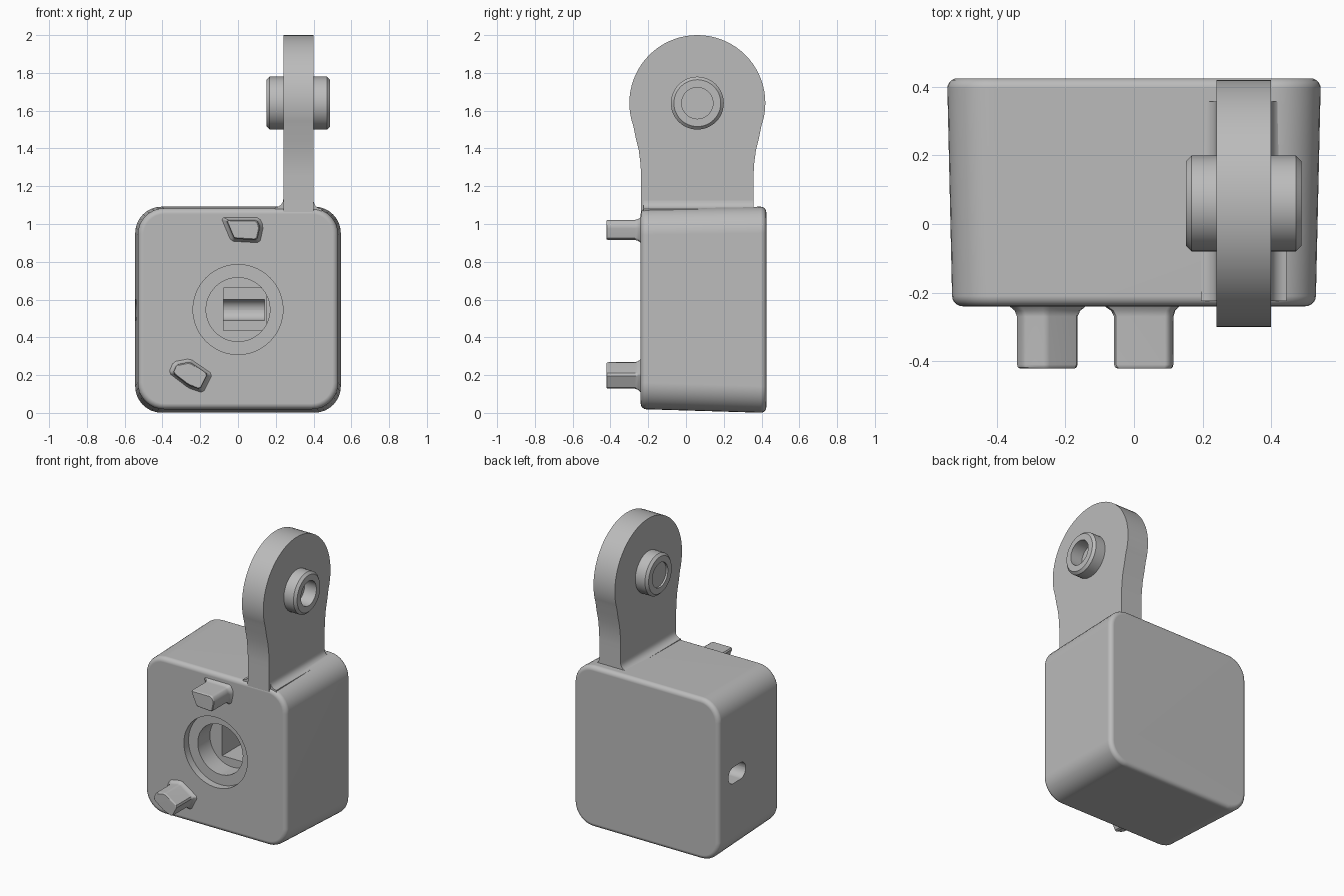
import bpy, bmesh, math

cube = bpy.data.objects.get("Cube")
if cube:
    bpy.data.objects.remove(cube, do_unlink=True)

grey = bpy.data.materials.new("plain grey")
grey.use_nodes = True
grey.diffuse_color = (0.5, 0.5, 0.5, 1)
grey.node_tree.nodes["Principled BSDF"].inputs["Base Color"].default_value = (0.5, 0.5, 0.5, 1)


def loft(name, rings, smooth=True):
    """Skin a list of equal point rings and cap both ends."""
    bm = bmesh.new()
    loops = [[bm.verts.new(p) for p in ring] for ring in rings]
    n = len(loops[0])
    for a, b in zip(loops, loops[1:]):
        for i in range(n):
            j = (i + 1) % n
            bm.faces.new((a[i], a[j], b[j], b[i]))
    bm.faces.new(loops[0])
    bm.faces.new(loops[-1])
    bmesh.ops.recalc_face_normals(bm, faces=bm.faces)
    mesh = bpy.data.meshes.new(name)
    bm.to_mesh(mesh)
    bm.free()
    mesh.materials.append(grey)
    obj = bpy.data.objects.new(name, mesh)
    bpy.context.collection.objects.link(obj)
    if smooth:
        finish(obj)
    return obj


def activate(obj):
    bpy.ops.object.select_all(action='DESELECT')
    obj.select_set(True)
    bpy.context.view_layer.objects.active = obj


def finish(obj):
    activate(obj)
    bpy.ops.object.shade_smooth_by_angle(angle=math.radians(35))
    obj.modifiers.new("even shading", 'WEIGHTED_NORMAL').keep_sharp = True


def arc(cx, cy, r, start, end, steps):
    """Points on an arc, angles in degrees."""
    angles = [math.radians(start + (end - start) * i / steps) for i in range(steps + 1)]
    return [(cx + r * math.cos(a), cy + r * math.sin(a)) for a in angles]


def rounded(x0, x1, z0, z1, r, steps=8):
    """Rounded rectangle outline."""
    return (arc(x1 - r, z1 - r, r, 0, 90, steps) + arc(x0 + r, z1 - r, r, 90, 180, steps)
            + arc(x0 + r, z0 + r, r, 180, 270, steps) + arc(x1 - r, z0 + r, r, 270, 360, steps))


def along_y(outline, y):
    return [(u, y, v) for u, v in outline]


def along_x(outline, x):
    return [(x, u, v) for u, v in outline]


def cut(target, cutter):
    mod = target.modifiers.new("cut", 'BOOLEAN')
    mod.object = cutter
    mod.operation = 'DIFFERENCE'
    mod.solver = 'EXACT'
    activate(target)
    bpy.ops.object.modifier_apply(modifier=mod.name)
    bpy.data.objects.remove(cutter, do_unlink=True)


# Housing: slightly tapered rounded box with softened front and back rims
FRONT, BACK, RIM, MID = -0.24, 0.425, 0.03, 0.547


def housing_ring(y, inset):
    t = (y - FRONT) / (BACK - FRONT)
    half = 0.53 + 0.015 * t - inset
    low, high = 0.02 * (1 - t) + inset, 1.083 + 0.009 * t - inset
    return along_y(rounded(-half, half, low, high, 0.14 - inset), y)


rim = arc(0, 0, RIM, 0, 90, 5)
rings = [housing_ring(FRONT + RIM - v, RIM - u) for u, v in reversed(rim)]
rings += [housing_ring(BACK - RIM + v, RIM - u) for u, v in rim]
housing = loft("housing", rings, smooth=False)

# Stepped round opening, square pocket and side port
for radius, depth in ((0.238, -0.19), (0.169, -0.06)):
    disc = arc(0, MID, radius, 0, 360, 64)[:-1]
    cut(housing, loft("cutter", [along_y(disc, -0.4), along_y(disc, depth)], False))
pocket = [(-0.077, 0.435), (0.152, 0.435), (0.152, 0.66), (-0.077, 0.66)]
cut(housing, loft("cutter", [along_y(pocket, -0.08), along_y(pocket, 0.23)], False))
port = rounded(0.13, 0.32, 0.49, 0.6, 0.054)
cut(housing, loft("cutter", [along_x(port, -0.7), along_x(port, 0.14)], False))
finish(housing)

# Hanging arm: round head narrowing to a neck
CY, CZ = 0.06, 1.64
neck = [(0.325, 1.45), (0.31, 1.39), (0.301, 1.32), (0.297, 1.25), (0.299, 1.0)]
side = arc(CY, CZ, 0.36, -20, 200, 44)
side += [(CY - w, z) for w, z in neck] + [(CY + w, z) for w, z in reversed(neck)]
loft("arm", [along_x(side, 0.24), along_x(side, 0.4)])

# Flared foot blending the arm into the housing
foot = arc(0.195, 1.133, 0.045, -90, 0, 6) + arc(0.445, 1.125, 0.045, 180, 270, 6)
foot += [(0.445, 1.04), (0.195, 1.04)]
loft("arm_foot", [along_y(foot, -0.225), along_y(foot, 0.358)])

# Bushing through the head, chamfered, with a recess in each end
steps = [(0.165, 0.083), (0.152, 0.083), (0.152, 0.124), (0.168, 0.14),
         (0.472, 0.14), (0.488, 0.124), (0.488, 0.083), (0.3, 0.083)]
loft("bushing", [along_x(arc(CY, CZ, r, 0, 360, 48)[:-1], x) for x, r in steps])


# Faceted pegs on the front with filleted bases
def peg(name, outline):
    cx = sum(p[0] for p in outline) / len(outline)
    cz = sum(p[1] for p in outline) / len(outline)
    # cut each corner so the facets meet softly
    soft = []
    for i, (x, z) in enumerate(outline):
        for k in (i - 1, (i + 1) % len(outline)):
            px, pz = outline[k]
            d = 0.01 / math.hypot(px - x, pz - z)
            soft.append((x + (px - x) * d, z + (pz - z) * d))
    stations = [(-0.23, 1.36), (-0.243, 1.22), (-0.253, 1.08), (-0.27, 1.0),
                (-0.41, 1.0), (-0.418, 0.97), (-0.422, 0.9)]
    loft(name, [along_y([(cx + (x - cx) * s, cz + (z - cz) * s) for x, z in soft], y)
                for y, s in stations])


peg("upper_peg", [(-0.062, 1.022), (0.1, 1.022), (0.117, 0.985), (0.102, 0.915), (-0.02, 0.922)])
peg("lower_peg", [(-0.345, 0.21), (-0.325, 0.257), (-0.255, 0.27),
                  (-0.16, 0.205), (-0.2, 0.125), (-0.26, 0.145)])
